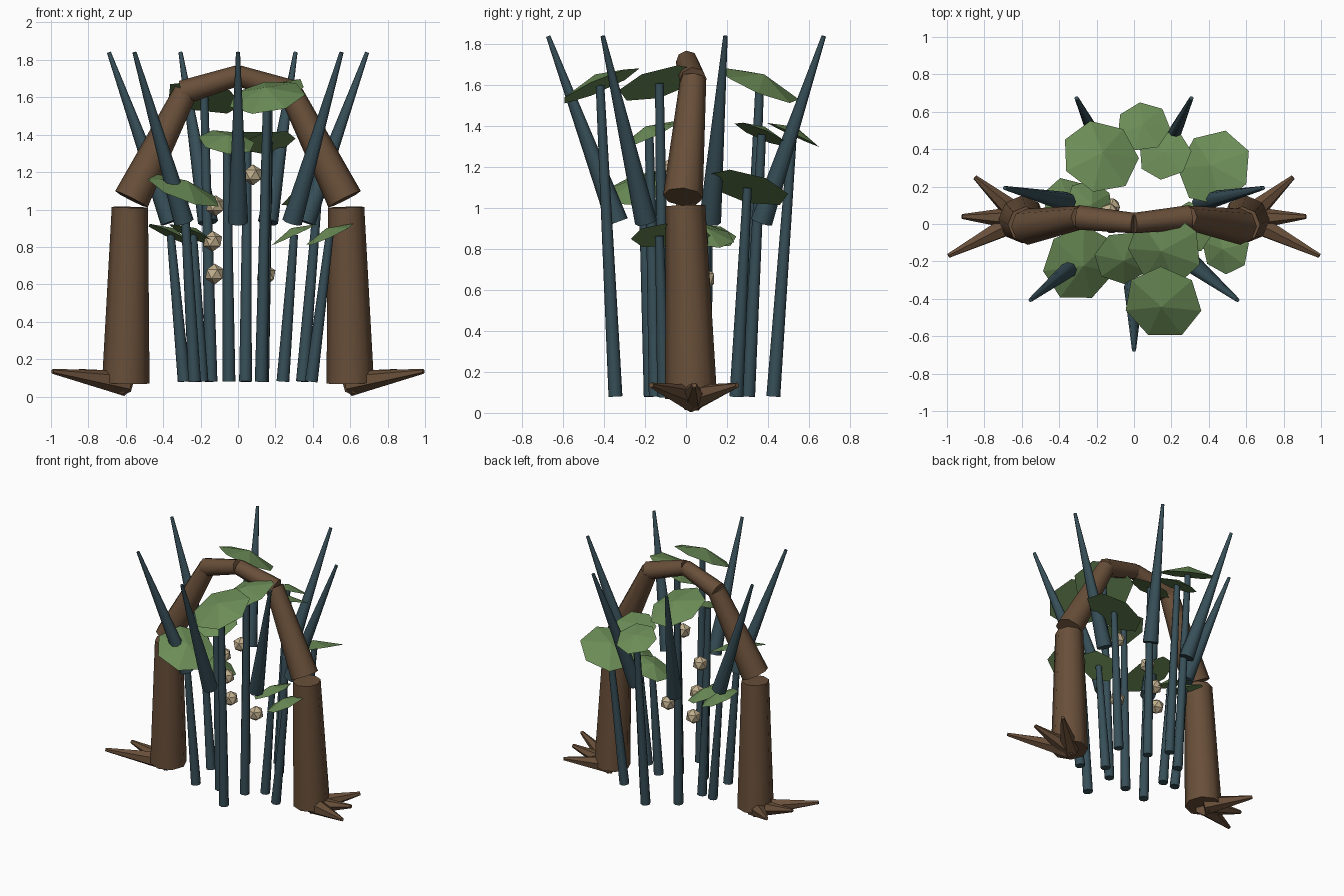
import bpy, bmesh, math
from mathutils import Vector, Matrix

if "Cube" in bpy.data.objects:
    bpy.data.objects.remove(bpy.data.objects["Cube"])


def material(name, srgb):
    lin = [(c / 12.92 if c <= 0.04045 else ((c + 0.055) / 1.055) ** 2.4) for c in srgb]
    m = bpy.data.materials.new(name)
    m.diffuse_color = (*lin, 1)
    m.use_nodes = True
    m.node_tree.nodes["Principled BSDF"].inputs["Base Color"].default_value = m.diffuse_color
    return m


BARK = material("brown_bark", (0.41, 0.31, 0.225))
TEAL = material("dark_teal", (0.215, 0.31, 0.345))
GREEN = material("leaf_green", (0.42, 0.55, 0.34))
TAN = material("pale_tan", (0.76, 0.69, 0.56))


def make(name, bm, mat, smooth=None):
    me = bpy.data.meshes.new(name)
    bm.to_mesh(me)
    bm.free()
    ob = bpy.data.objects.new(name, me)
    bpy.context.collection.objects.link(ob)
    me.materials.append(mat)
    if smooth:
        bpy.ops.object.select_all(action='DESELECT')
        bpy.context.view_layer.objects.active = ob
        ob.select_set(True)
        bpy.ops.object.shade_smooth_by_angle(angle=math.radians(smooth))
    return ob


def taper(name, a, b, r1, r2, mat, sides=8):
    """Capped tapered cylinder from point a to point b."""
    a, b = Vector(a), Vector(b)
    d = b - a
    bm = bmesh.new()
    bmesh.ops.create_cone(bm, cap_ends=True, segments=sides, radius1=r1, radius2=r2,
                          depth=d.length)
    rot = Vector((0, 0, 1)).rotation_difference(d.normalized()).to_matrix().to_4x4()
    bmesh.ops.transform(bm, matrix=Matrix.Translation((a + b) / 2) @ rot, verts=bm.verts)
    return make(name, bm, mat, 50)


# Arch: pillar, leaning limb and crown on each side, plus three roots
for side, s in (("left", -1), ("right", 1)):
    taper(f"{side}_pillar", (s * 0.60, 0.025, 0.072), (s * 0.578, -0.003, 1.012),
          0.127, 0.097, BARK)
    taper(f"{side}_limb", (s * 0.57, -0.015, 1.055), (s * 0.28, 0.035, 1.63),
          0.097, 0.064, BARK)
    taper(f"{side}_crown", (s * 0.295, 0.035, 1.625), (0, 0.005, 1.717),
          0.066, 0.055, BARK)
    for i, (x, y) in enumerate([(0.85, 0.25), (0.92, 0.04), (0.992, -0.17)]):
        taper(f"{side}_root_{i}", (s * 0.60, 0.03, 0.07), (s * x, y, 0.135),
              0.068, 0.013, BARK, 6)

# Ring of seven spikes leaning outward
for k in range(7):
    a = -math.pi / 2 + k * math.tau / 7
    c, n = math.cos(a), math.sin(a)
    taper(f"spike_{k}", (0.37 * c, 0.035 + 0.37 * n, 0.932),
          (0.708 * c, 0.035 + 0.708 * n, 1.84), 0.054, 0.011, TEAL)

# Stems, each carrying a tilted seven-sided leaf: x, y, z, radius
LEAVES = [
    (-0.18, 0.36, 1.60, 0.21), (0.155, -0.42, 1.60, 0.21), (0.165, -0.13, 1.61, 0.21),
    (-0.06, -0.18, 1.36, 0.155), (0.165, 0.37, 1.36, 0.145), (0.05, 0.52, 1.36, 0.145),
    (-0.29, -0.21, 1.10, 0.21), (0.43, 0.30, 1.10, 0.21), (0.49, -0.13, 0.865, 0.14),
    (-0.36, 0.11, 0.865, 0.14), (0.30, -0.02, 0.865, 0.14), (-0.24, 0.10, 0.865, 0.14),
]
for i, (x, y, z, r) in enumerate(LEAVES):
    taper(f"stem_{i}", (0.8 * x, 0.82 * y, 0.08), (x, y, z), 0.034, 0.021, TEAL)
    bm = bmesh.new()
    rim = [bm.verts.new((r * math.cos(t), r * math.sin(t), 0))
           for t in (i * 0.7 + j * math.tau / 7 for j in range(7))]
    tip = bm.verts.new((0, 0, 0.28 * r))
    for j in range(7):
        bm.faces.new((rim[j], rim[(j + 1) % 7], tip))
    bm.faces.new(rim[::-1])
    # slope runs down toward (-x, y)
    axis = Vector((0, 0, 1)).cross(Vector((-x, y, 0)).normalized())
    bmesh.ops.transform(bm, verts=bm.verts, matrix=Matrix.Translation((x, y, z))
                        @ Matrix.Rotation(math.radians(25), 4, axis))
    make(f"leaf_{i}", bm, GREEN)

# Faceted berries hanging in the middle
for i, p in enumerate([(0.08, -0.08, 1.185), (-0.135, 0.06, 0.83), (-0.125, 0.09, 0.655),
                       (0.15, 0.0, 0.65), (-0.12, 0.0, 1.02)]):
    bm = bmesh.new()
    bmesh.ops.create_icosphere(bm, subdivisions=1, radius=0.056,
                               matrix=Matrix.Translation(p))
    make(f"berry_{i}", bm, TAN)
